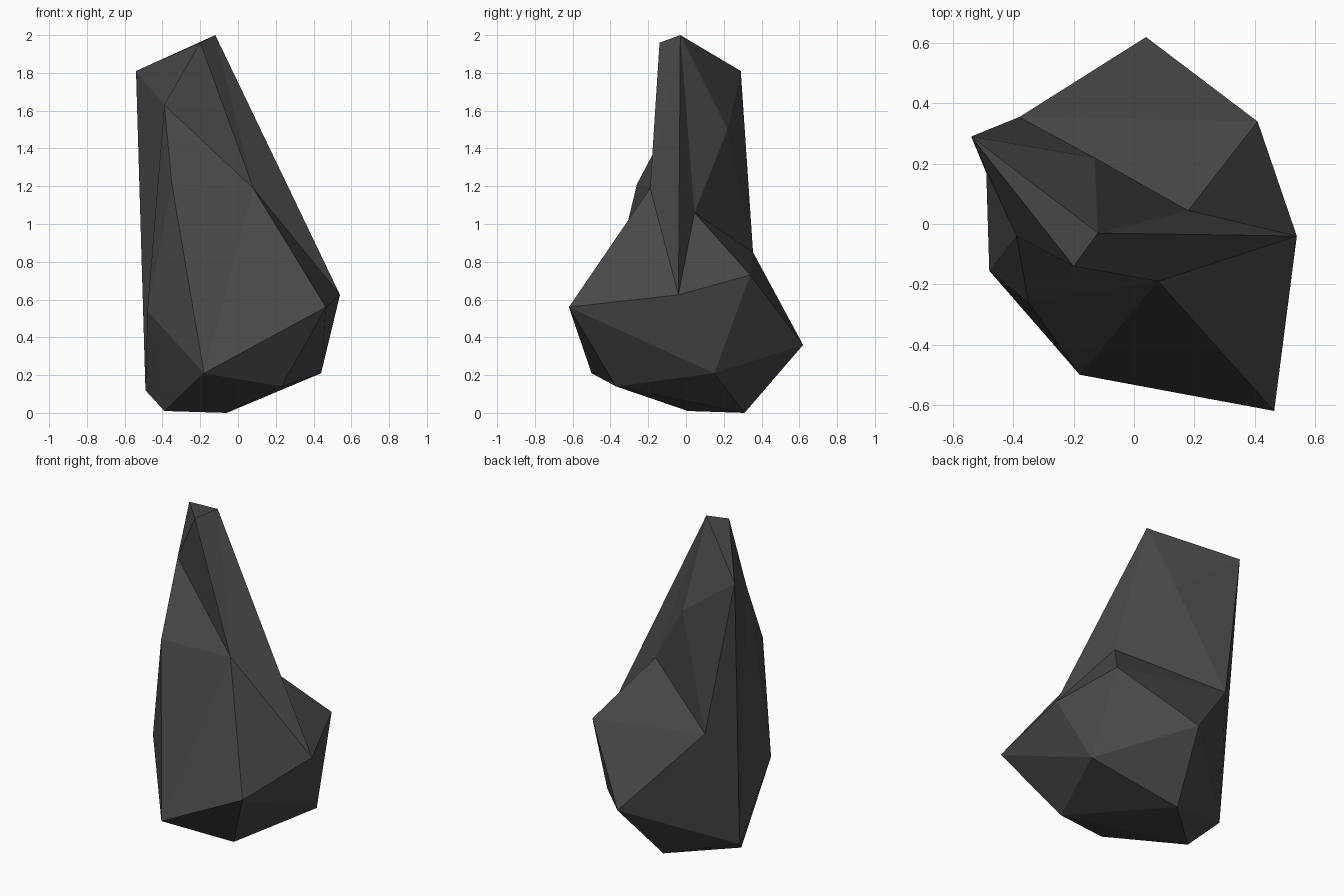
import bpy
import bmesh
from mathutils import Vector

# Remove the default cube
cube = bpy.data.objects.get("Cube")
if cube:
    bpy.data.objects.remove(cube, do_unlink=True)


def make_material(name, color):
    """One flat colour, visible in the viewport and in a render."""
    mat = bpy.data.materials.new(name)
    mat.use_nodes = True
    mat.diffuse_color = color
    shader = next(n for n in mat.node_tree.nodes if n.type == "BSDF_PRINCIPLED")
    shader.inputs["Base Color"].default_value = color
    shader.inputs["Roughness"].default_value = 0.9
    return mat


# Corner points of the boulder, named by where they sit
corners = {
    # narrow peak
    "summit": (-.12, -.03, 2), "summit_lip": (-.2, -.14, 1.96),
    "back_horn": (-.54, .29, 1.81), "brow": (-.39, -.04, 1.63),
    "back_notch": (-.13, .22, 1.5),
    # shoulders
    "front_ridge": (.08, -.19, 1.19), "chest": (-.35, -.26, 1.21),
    "saddle": (.18, .045, 1.06), "back_shoulder": (-.38, .355, .85),
    # wide belly
    "rear_hip": (.41, .34, .73), "side_hip": (.54, -.04, .625),
    "front_hip": (.465, -.62, .56), "flank": (-.48, -.155, .54),
    "tail": (.04, .62, .36),
    # tapered base
    "front_toe": (-.18, -.5, .21), "side_toe": (.44, .15, .21),
    "keel": (.23, -.37, .14), "heel": (-.49, .17, .12),
    "front_foot": (-.39, .01, .01), "back_foot": (-.06, .31, 0),
}

bm = bmesh.new()
verts = {name: bm.verts.new(Vector(co)) for name, co in corners.items()}


def fan(centre, ring, closed=True):
    """Facets that spread from one corner to a ring of neighbours."""
    names = ring.split()
    if closed:
        names.append(names[0])
    for a, b in zip(names, names[1:]):
        bm.faces.new((verts[centre], verts[a], verts[b]))


# Peak and shoulders
fan("back_horn", "summit summit_lip brow heel back_shoulder back_notch")
fan("front_ridge", "summit side_hip front_hip front_toe chest brow summit_lip")
fan("saddle", "summit back_notch back_shoulder rear_hip side_hip")

# Belly
fan("flank", "brow chest front_toe front_foot heel")
fan("side_toe", "front_hip side_hip rear_hip tail back_foot keel")
fan("tail", "rear_hip back_shoulder heel back_foot", closed=False)

# Underside
fan("keel", "front_hip front_toe front_foot back_foot", closed=False)
fan("front_foot", "heel back_foot", closed=False)

bmesh.ops.recalc_face_normals(bm, faces=bm.faces[:])

# Boulder object with crisp flat facets
mesh = bpy.data.meshes.new("boulder")
bm.to_mesh(mesh)
bm.free()
mesh.materials.append(make_material("charcoal stone", (.065, .065, .065, 1)))
boulder = bpy.data.objects.new("boulder", mesh)
bpy.context.collection.objects.link(boulder)
